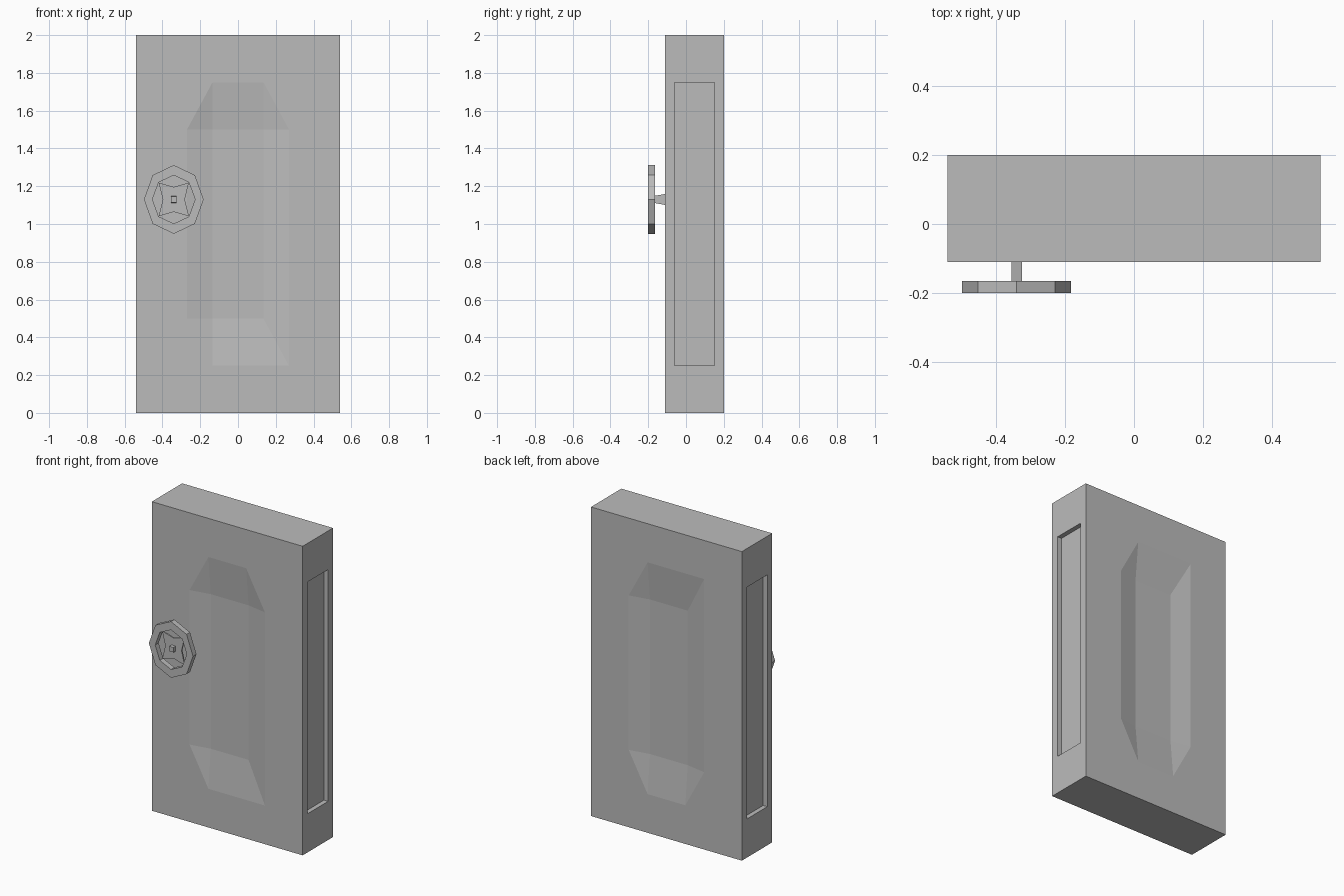
import bpy, bmesh
from math import cos, sin, pi

cube = bpy.data.objects.get("Cube")
if cube:
    bpy.data.objects.remove(cube, do_unlink=True)

grey = bpy.data.materials.new("plain_grey")
grey.use_nodes = True
GREY = (0.5, 0.5, 0.5, 1)
grey.diffuse_color = GREY
grey.node_tree.nodes["Principled BSDF"].inputs["Base Color"].default_value = GREY


def finish(name, bm):
    bmesh.ops.remove_doubles(bm, verts=bm.verts, dist=0.0005)
    bmesh.ops.recalc_face_normals(bm, faces=bm.faces)
    mesh = bpy.data.meshes.new(name)
    bm.to_mesh(mesh)
    bm.free()
    mesh.materials.append(grey)
    obj = bpy.data.objects.new(name, mesh)
    bpy.context.collection.objects.link(obj)
    return obj


def face(bm, points):
    return bm.faces.new([bm.verts.new(p) for p in points])


# Door slab: gridded front and back with a shallow dented panel
FRONT, BACK, HALF, DENT = -0.11, 0.20, 0.54, 0.025
XS = (-HALF, -0.27, -0.135, 0.135, 0.27, HALF)
ZS = (0, 0.25, 0.5, 1.5, 1.75, 2)


def panel(bm, y, inward, odd_corner):
    def point(i, k):
        dented = i in (2, 3) and k in (2, 3)
        return (XS[i], y + inward * DENT * dented, ZS[k])

    for i in range(5):
        for k in range(5):
            quad = [point(i, k), point(i + 1, k), point(i + 1, k + 1), point(i, k + 1)]
            if i in (1, 3) and k in (1, 3):
                # corner cells fold along one diagonal
                rising = (i == 1) == (k == 1)
                if rising != ((i, k) == odd_corner):
                    quad = quad[1:] + quad[:1]
                face(bm, quad[:3])
                face(bm, [quad[0], quad[2], quad[3]])
            else:
                face(bm, quad)


bm = bmesh.new()
panel(bm, FRONT, 1, (3, 1))
panel(bm, BACK, -1, (1, 3))
for z in (ZS[0], ZS[-1]):
    for a, b in zip(XS, XS[1:]):
        face(bm, [(a, FRONT, z), (b, FRONT, z), (b, BACK, z), (a, BACK, z)])

# Recessed slots in both door edges
for s in (-1, 1):
    def loop(x, y0, y1, z0, z1):
        return [(s * x, y0, z0), (s * x, y1, z0), (s * x, y1, z1), (s * x, y0, z1)]
    rim = loop(HALF, FRONT, BACK, 0, 2)
    lip = loop(HALF, -0.06, 0.15, 0.25, 1.75)
    floor = loop(HALF - 0.03, -0.06, 0.15, 0.25, 1.75)
    for outer, inner in ((rim, lip), (lip, floor)):
        for n in range(4):
            m = (n + 1) % 4
            face(bm, [outer[n], outer[m], inner[m], inner[n]])
    face(bm, floor)
finish("door_slab", bm)

# Handwheel on the front
CX, CZ = -0.34, 1.13


def ring_points(rx, rz, y, count=8):
    return [(CX + rx * cos(2 * pi * n / count), y, CZ + rz * sin(2 * pi * n / count))
            for n in range(count)]


def bridge(bm, a, b):
    for n in range(len(a)):
        m = (n + 1) % len(a)
        face(bm, [a[n], a[m], b[m], b[n]])


bm = bmesh.new()
loops = [ring_points(0.158, 0.182, -0.2), ring_points(0.158, 0.182, -0.165),
         ring_points(0.113, 0.128, -0.165), ring_points(0.113, 0.128, -0.2)]
for n in range(4):
    bridge(bm, loops[n], loops[(n + 1) % 4])
finish("wheel_rim", bm)

# Four pointed spoke plate inside the rim
bm = bmesh.new()


def star(y):
    inner = ring_points(0.058, 0.066, y)
    outer = ring_points(0.113, 0.126, y)
    return [outer[n] if n % 2 else inner[n] for n in range(8)]


a, b = star(-0.175), star(-0.166)
bridge(bm, a, b)
for s in (a, b):
    for n in range(8):
        face(bm, [(CX, s[0][1], CZ), s[n], s[(n + 1) % 8]])
finish("wheel_spokes", bm)

# Tapered square shaft joining the wheel to the door
bm = bmesh.new()


def square(hx, hz, y):
    return [(CX + hx * i, y, CZ + hz * k) for i, k in ((-1, -1), (1, -1), (1, 1), (-1, 1))]


sections = [square(0.015, 0.03, FRONT + 0.005), square(0.015, 0.019, -0.166),
            square(0.014, 0.016, -0.195)]
for lower, upper in zip(sections, sections[1:]):
    bridge(bm, lower, upper)
face(bm, sections[0])
face(bm, sections[-1])
finish("wheel_shaft", bm)
